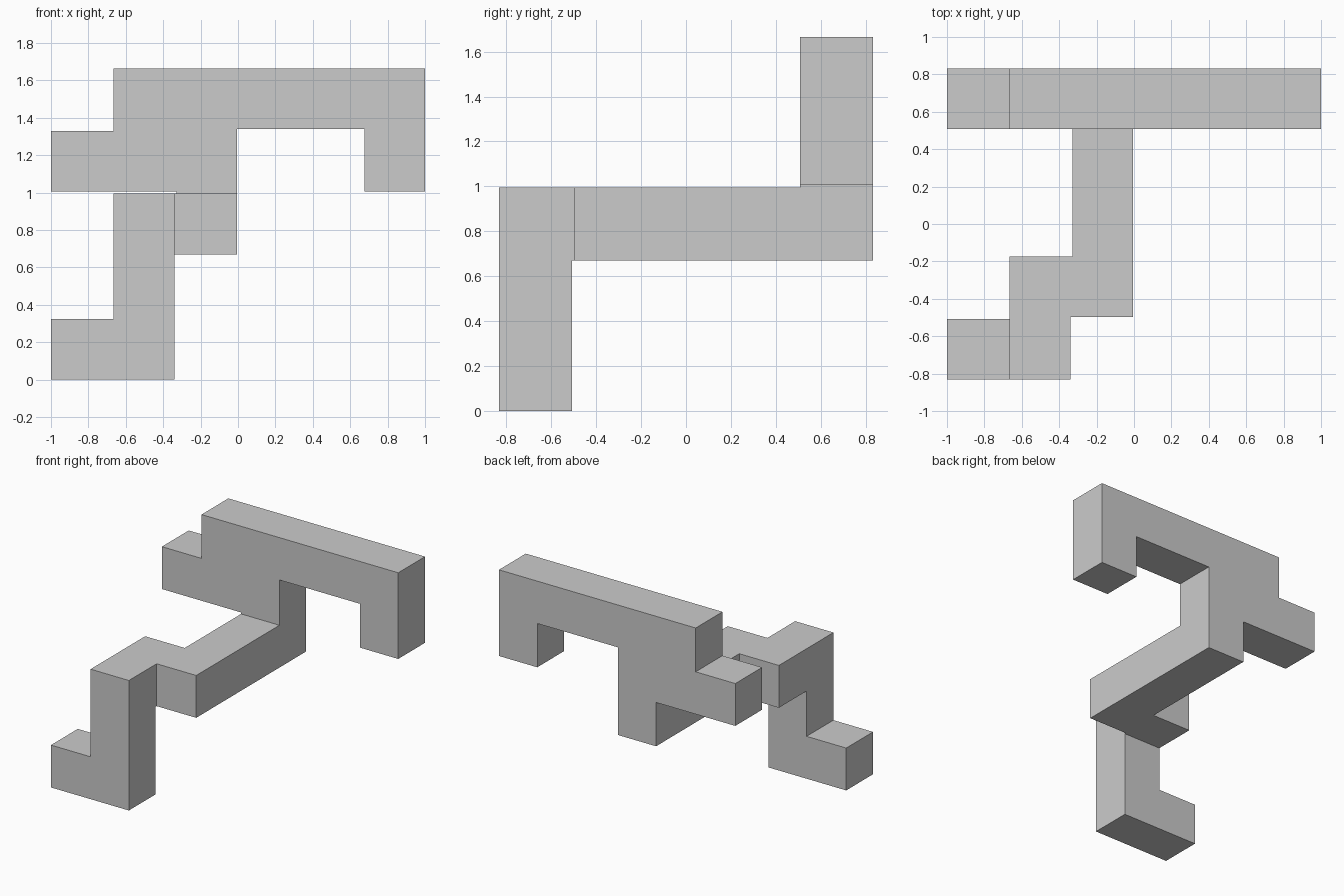
import bpy, bmesh

if "Cube" in bpy.data.objects:
    bpy.data.objects.remove(bpy.data.objects["Cube"])

# Cell lattice: pitch P between cells, each cell S wide (slightly inset)
P, S = 0.3352, 0.324
X0, Y0, Z0 = -1.0, -(4 * P + S) / 2, 0.0


def lo(i):
    return i * P


def hi(i):
    return i * P + S


def prism(name, profile, depth, plane):
    """Extrude a closed profile in the 'xz' or 'xy' plane over a depth range."""
    bm = bmesh.new()

    def place(a, b, c):
        x, y, z = (a, c, b) if plane == 'xz' else (a, b, c)
        return (X0 + x, Y0 + y, Z0 + z)

    face = bm.faces.new([bm.verts.new(place(a, b, depth[0])) for a, b in profile])
    ext = bmesh.ops.extrude_face_region(bm, geom=[face], use_keep_orig=True)
    d = depth[1] - depth[0]
    bmesh.ops.translate(bm, vec=(0, d, 0) if plane == 'xz' else (0, 0, d),
                        verts=[g for g in ext['geom'] if isinstance(g, bmesh.types.BMVert)])
    bmesh.ops.recalc_face_normals(bm, faces=bm.faces)
    me = bpy.data.meshes.new(name)
    bm.to_mesh(me)
    bm.free()
    obj = bpy.data.objects.new(name, me)
    bpy.context.collection.objects.link(obj)
    return obj


# Front leg with its foot
prism("front_leg", [(lo(0), lo(0)), (hi(1), lo(0)), (hi(1), hi(2)),
                    (lo(1), hi(2)), (lo(1), hi(0)), (lo(0), hi(0))],
      (lo(0), hi(0)), 'xz')

# Stepped horizontal arm running to the back
prism("middle_arm", [(lo(1), hi(0)), (hi(1), hi(0)), (hi(1), lo(1)), (hi(2), lo(1)),
                     (hi(2), hi(4)), (lo(2), hi(4)), (lo(2), hi(1)), (lo(1), hi(1))],
      (lo(2), hi(2)), 'xy')

# Upper beam with side stub, hanging end and joint onto the arm
prism("upper_beam", [(lo(0), lo(3)), (lo(2), lo(3)), (lo(2), hi(2)), (hi(2), hi(2)),
                     (hi(2), lo(4)), (lo(5), lo(4)), (lo(5), lo(3)), (hi(5), lo(3)),
                     (hi(5), hi(4)), (lo(1), hi(4)), (lo(1), hi(3)), (lo(0), hi(3))],
      (lo(4), hi(4)), 'xz')
